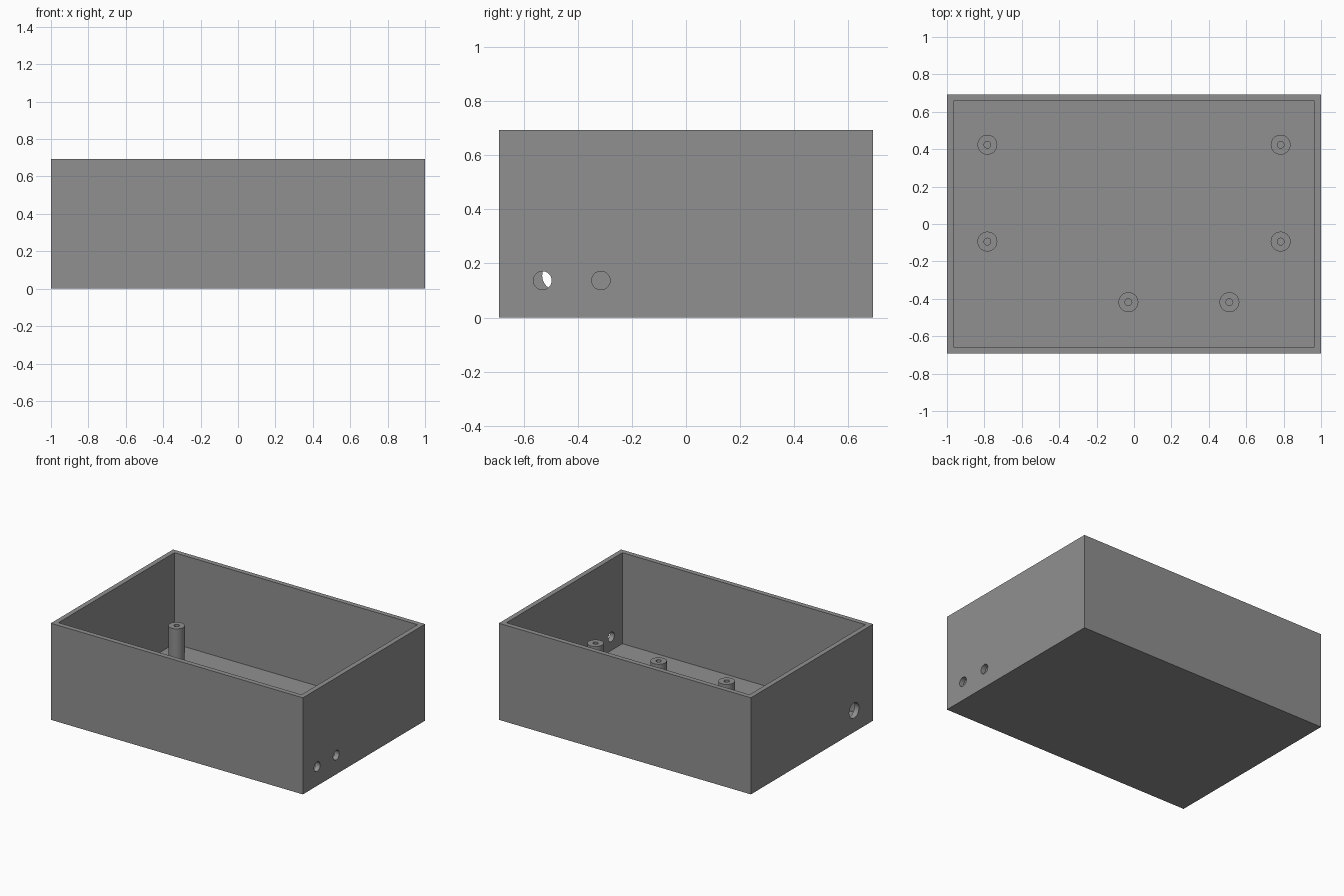
import bpy, bmesh, math
from mathutils import Matrix

if "Cube" in bpy.data.objects:
    bpy.data.objects.remove(bpy.data.objects["Cube"])

LENGTH, WIDTH, HEIGHT = 2.0, 1.385, 0.693
WALL, FLOOR = 0.05, 0.04

grey = bpy.data.materials.new("mid_grey")
grey.diffuse_color = (0.28, 0.28, 0.28, 1)
grey.use_nodes = True
grey.node_tree.nodes["Principled BSDF"].inputs["Base Color"].default_value = grey.diffuse_color


def finish(name, bm):
    bmesh.ops.recalc_face_normals(bm, faces=bm.faces[:])
    mesh = bpy.data.meshes.new(name)
    bm.to_mesh(mesh)
    bm.free()
    mesh.materials.append(grey)
    obj = bpy.data.objects.new(name, mesh)
    bpy.context.collection.objects.link(obj)
    return obj


def smooth(obj):
    bpy.ops.object.select_all(action='DESELECT')
    obj.select_set(True)
    bpy.context.view_layer.objects.active = obj
    bpy.ops.object.shade_smooth_by_angle(angle=math.radians(30))


def hole_cutter(x, y, z, radius):
    # Round bar along x, long enough to pass through one end wall
    bm = bmesh.new()
    bmesh.ops.create_cone(bm, cap_ends=True, segments=48, radius1=radius,
                          radius2=radius, depth=4 * WALL,
                          matrix=Matrix.Translation((x, y, z))
                          @ Matrix.Rotation(math.pi / 2, 4, 'Y'))
    cutter = finish("hole_cutter", bm)
    cutter.hide_render = True
    return cutter


# Open tray: block whose top face is inset and pushed down to the floor
bm = bmesh.new()
bmesh.ops.create_cube(bm, size=1, matrix=Matrix.Translation((0, 0, HEIGHT / 2))
                      @ Matrix.Diagonal((LENGTH, WIDTH, HEIGHT, 1)))
bm.normal_update()
top = max(bm.faces, key=lambda f: f.calc_center_median().z)
bmesh.ops.inset_region(bm, faces=[top], thickness=WALL)
cavity = bmesh.ops.extrude_discrete_faces(bm, faces=[top])["faces"][0]
for v in cavity.verts:
    v.co.z = FLOOR
tray = finish("tray", bm)

# Cable holes: two small in the right wall, one larger in the left wall
wall_x = LENGTH / 2 - WALL / 2
for x, y, z, radius in ((wall_x, -0.531, 0.137, 0.034),
                        (wall_x, -0.315, 0.137, 0.034),
                        (-wall_x, -0.477, 0.155, 0.055)):
    cutter = hole_cutter(x, y, z, radius)
    mod = tray.modifiers.new("cable_hole", 'BOOLEAN')
    mod.operation, mod.solver, mod.object = 'DIFFERENCE', 'EXACT', cutter
    bpy.ops.object.select_all(action='DESELECT')
    bpy.context.view_layer.objects.active = tray
    tray.select_set(True)
    bpy.ops.object.modifier_apply(modifier=mod.name)
    bpy.data.objects.remove(cutter)
smooth(tray)


def standoff(name, x, y, top_z, outer=0.053, inner=0.018, sides=48):
    # Hollow screw post: outer wall, top ring and bore
    bm = bmesh.new()
    rings = []
    for r, z in ((outer, FLOOR), (outer, top_z), (inner, top_z), (inner, FLOOR)):
        rings.append([bm.verts.new((x + r * math.cos(a), y + r * math.sin(a), z))
                      for a in (2 * math.pi * i / sides for i in range(sides))])
    for lower, upper in zip(rings, rings[1:] + rings[:1]):
        for i in range(sides):
            j = (i + 1) % sides
            bm.faces.new((lower[i], lower[j], upper[j], upper[i]))
    smooth(finish(name, bm))


# Four tall posts and two short posts
for x in (-0.784, 0.784):
    for y in (-0.094, 0.424):
        standoff("tall_post", x, y, 0.308)
for x in (-0.03, 0.51):
    standoff("short_post", x, -0.418, 0.13)
